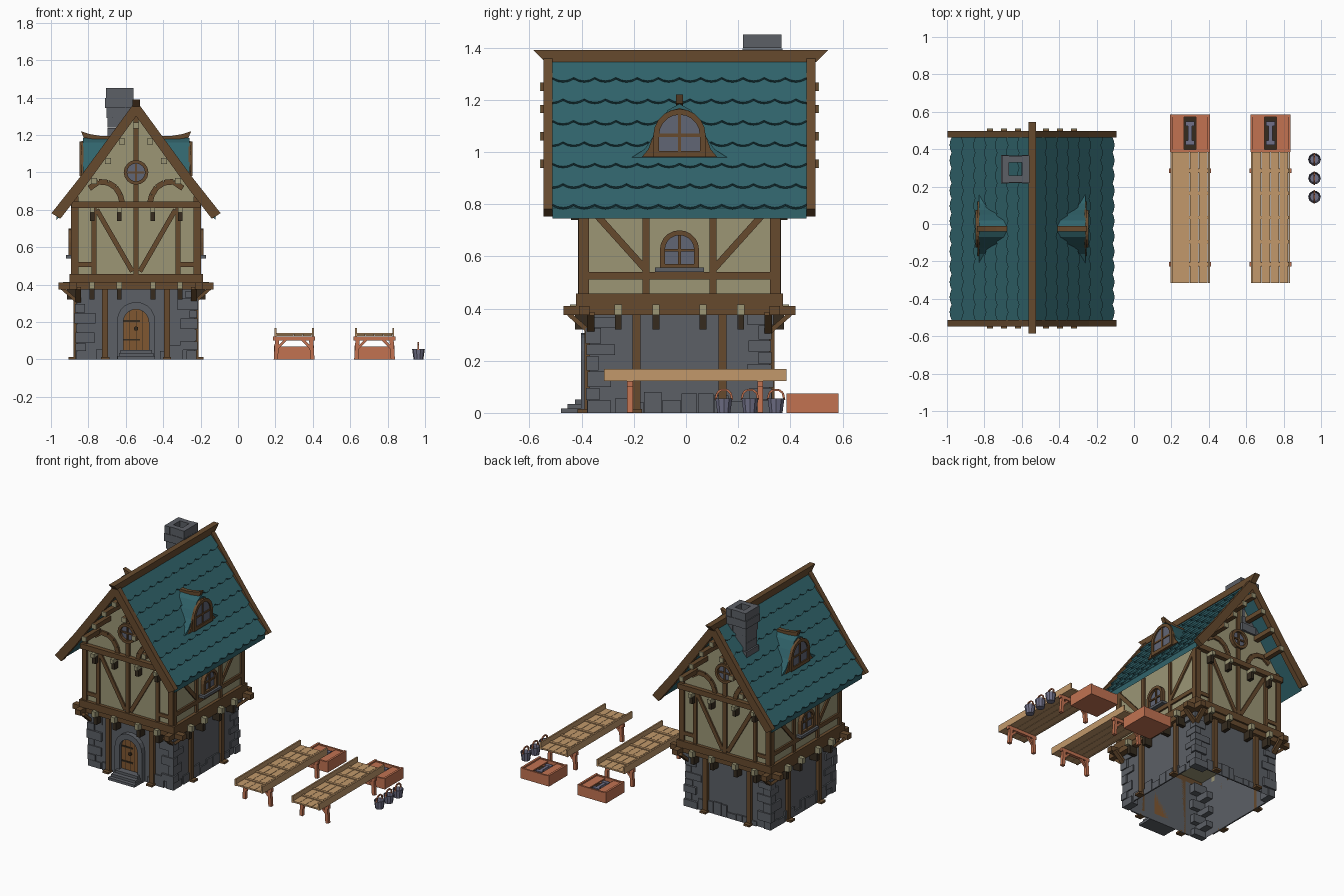
import bpy, bmesh, math, random
from mathutils import Vector

random.seed(4)
default_cube = bpy.data.objects.get("Cube")
if default_cube:
    bpy.data.objects.remove(default_cube)


def material(name, *srgb):
    linear = [((c + 0.055) / 1.055) ** 2.4 for c in srgb] + [1]
    mat = bpy.data.materials.new(name)
    mat.use_nodes = True
    mat.diffuse_color = linear
    mat.node_tree.nodes["Principled BSDF"].inputs["Base Color"].default_value = linear
    return mat


TEAL = material("teal_tiles", .19, .39, .42)
PLASTER = material("cream_plaster", .61, .59, .46)
STONE = material("grey_stone", .36, .375, .40)
TIMBER = material("brown_timber", .40, .29, .18)
DARK = material("dark_timber", .21, .17, .12)
DOOR = material("door_wood", .50, .34, .19)
GLASS = material("window_glass", .38, .40, .46)
PLANK = material("pale_planks", .76, .60, .42)
RED = material("red_wood", .76, .45, .32)
METAL = material("pail_metal", .44, .44, .53)

HOUSE = Vector((-.545, -.025, 0))
UP = Vector((0, 0, 1))
X, Y = Vector((1, 0, 0)), Vector((0, 1, 0))
# each wall: direction along it, direction outward
WALLS = {"front": (X, -Y), "back": (X, Y), "left": (Y, X), "right": (Y, -X)}
GABLES, FLANKS, BOTH = ("front", "back"), ("left", "right"), (-1, 1)


class Part:
    """One named object built from prisms, in one colour."""

    def __init__(self, name, mat, at=HOUSE):
        self.name, self.mat, self.at, self.bm = name, mat, at, bmesh.new()

    def prism(self, pts, off, caps=True):
        low = [self.bm.verts.new(Vector(p) + self.at) for p in pts]
        top = [self.bm.verts.new(v.co + Vector(off)) for v in low]
        for i in range(len(low)):
            self.bm.faces.new((low[i - 1], low[i], top[i], top[i - 1]))
        if caps:
            self.bm.faces.new(low)
            self.bm.faces.new(top)

    def box(self, x0, x1, y0, y1, z0, z1, caps=True):
        self.prism([(x0, y0, z0), (x1, y0, z0), (x1, y1, z0), (x0, y1, z0)], UP * (z1 - z0), caps)

    def beam(self, a, b, w):
        a, b = Vector(a), Vector(b)
        d = (b - a).normalized()
        s = d.cross(UP if abs(d.z) < .9 else X).normalized() * w / 2
        t = d.cross(s)
        self.prism([a + s + t, a - s + t, a - s - t, a + s - t], b - a)

    def plate(self, wall, pts, d0, d1):
        u, n = WALLS[wall]
        self.prism([u * p[0] + UP * p[1] + n * d0 for p in pts], n * (d1 - d0))

    def rect(self, wall, u0, u1, z0, z1, d0, d1):
        self.plate(wall, [(u0, z0), (u1, z0), (u1, z1), (u0, z1)], d0, d1)

    def strip(self, wall, p, q, w, d0, d1):
        p, q = Vector(p), Vector(q)
        s = (q - p).normalized().orthogonal() * w / 2
        self.plate(wall, [p + s, p - s, q - s, q + s], d0, d1)

    def frame(self, wall, outer, inner, d0, d1):
        for i in range(len(outer)):
            self.plate(wall, [outer[i - 1], outer[i], inner[i], inner[i - 1]], d0, d1)

    def done(self):
        bmesh.ops.recalc_face_normals(self.bm, faces=self.bm.faces)
        mesh = bpy.data.meshes.new(self.name)
        self.bm.to_mesh(mesh)
        self.bm.free()
        mesh.materials.append(self.mat)
        obj = bpy.data.objects.new(self.name, mesh)
        bpy.context.collection.objects.link(obj)


def arch(r, base, spring, n=10):
    curve = [(r * math.cos(math.pi * i / n), spring + r * math.sin(math.pi * i / n)) for i in range(n + 1)]
    return [(-r, base), (r, base)] + curve[:-1] + [curve[-1]]


def circle(r, z, n=16):
    return [(r * math.cos(math.tau * i / n), z + r * math.sin(math.tau * i / n)) for i in range(n)]


timber, dark = Part("timber_frame", TIMBER), Part("joist_brackets", DARK)
tips, stone = Part("joist_ends", PLASTER), Part("stone_blocks", STONE)
glass = Part("window_panes", GLASS)

# storeys
walls = Part("ground_floor_walls", STONE)
walls.box(-.315, .315, -.345, .345, 0, .41, caps=False)
walls.done()
upper = Part("upper_floor_walls", PLASTER)
upper.prism([(x, -.375, z) for x, z in ((-.335, .41), (.335, .41), (.335, .87), (0, 1.33), (-.335, .87))], Y * .75)
upper.done()

# corner stones
for sx in BOTH:
    for sy in BOTH:
        z, k = 0, sx * sy > 0
        while z < .36:
            h = min(random.uniform(.04, .065), .38 - z)
            lx, ly = (.1, .05) if k else (.05, .1)
            grow = random.uniform(.006, .016)
            ex, ey = sx * (.315 + grow), sy * (.345 + grow)
            lx, ly = lx * random.uniform(.8, 1.2), ly * random.uniform(.8, 1.2)
            stone.box(*sorted((ex, ex - sx * lx)), *sorted((ey, ey - sy * ly)), z, z + h - .003)
            z, k = z + h, not k

for wall in WALLS:
    gable = wall in GABLES
    low, high = (.345, .375) if gable else (.315, .335)      # wall distances
    wide, wide_up = (.315, .335) if gable else (.345, .375)  # wall half widths
    # foundation stones
    u = -wide + .1
    while u < wide - .12:
        w = random.uniform(.04, .075)
        if not (wall == "front" and abs(u + w / 2) < .15):
            stone.rect(wall, u, u + w - .003, 0, random.uniform(.03, .085), low, low + .009)
        u += w
    # ground posts, feet, ledge beams and corner braces
    for m in BOTH:
        timber.rect(wall, m * .165 - .016, m * .165 + .016, 0, .38, low, low + .02)
        timber.rect(wall, m * .165 - .022, m * .165 + .022, 0, .014, low, low + .045)
        timber.strip(wall, (m * (wide + .08), .38), (m * wide, .31), .018, low - .02, low + .01)
    reach = wide + .1
    timber.rect(wall, -reach, reach, .375, .41, low, low + .04)
    timber.rect(wall, -wide_up - .022, wide_up + .022, .41, .458, high - .02, high + .022)
    # joists
    for u in (-.235, -.09, .09, .235):
        dark.rect(wall, u - .013, u + .013, .32, .376, low, low + .055)
        tips.rect(wall, u - .014, u + .014, .376, .415, low, low + .075)
        if gable:
            dark.rect(wall, u - .012, u + .012, .74, .79, high, high + .04)
            tips.rect(wall, u - .012, u + .012, .785, .812, high, high + .055)
    # upper storey framing
    for m in BOTH:
        timber.rect(wall, *sorted((m * (wide_up - .028), m * (wide_up + .008))), .45, .87, high - .01, high + .012)
        post = .225 if gable else .128
        timber.rect(wall, m * post - .013, m * post + .013, .45, .82, high, high + .012)
        if gable:
            timber.strip(wall, (m * .21, .80), (m * .02, .47), .026, high, high + .01)
            timber.rect(wall, *sorted((m * .225, m * .33)), .495, .52, high, high + .01)
        else:
            timber.strip(wall, (m * .355, .80), (m * .13, .55), .026, high, high + .01)
    if gable:
        timber.rect(wall, -.345, .345, .81, .845, high, high + .03)
        for z0, z1 in ((.45, .81), (.845, .94), (1.06, 1.31)):
            timber.rect(wall, -.014, .014, z0, z1, high, high + .014)
        # curved gable braces
        path = [(.25, .915), (.2, .95), (.15, .945), (.11, .92), (.085, .88), (.075, .84)]
        for m in BOTH:
            for p, q in zip(path, path[1:]):
                timber.strip(wall, (m * p[0], p[1]), (m * q[0], q[1]), .03, high, high + .012)
        # round window
        timber.frame(wall, circle(.066, 1), circle(.048, 1), high, high + .025)
        glass.plate(wall, circle(.05, 1), high, high + .008)
        timber.rect(wall, -.005, .005, .955, 1.045, high, high + .016)
        timber.rect(wall, -.045, .045, .995, 1.005, high, high + .016)
        # purlin ends
        for x, z in ((0, 1.25), (.075, 1.165), (.15, 1.06), (.225, .955)):
            for m in BOTH if x else (1,):
                timber.rect(wall, m * x - .016, m * x + .016, z - .016, z + .016, high, .53)
                tips.rect(wall, m * x - .016, m * x + .016, z - .016, z + .016, .53, .535)
    else:
        timber.rect(wall, -wide_up, wide_up, .512, .54, high, high + .012)
        # arched side window and sill
        timber.frame(wall, arch(.075, .555, .625), arch(.056, .57, .625), high, high + .025)
        glass.plate(wall, arch(.058, .56, .625), high, high + .008)
        timber.rect(wall, -.005, .005, .56, .68, high, high + .016)
        timber.rect(wall, -.055, .055, .618, .628, high, high + .016)
        stone.rect(wall, -.094, .094, .54, .557, high, high + .04)

# door, stone arch and steps
door = Part("front_door", DOOR)
door.plate("front", arch(.07, .05, .2), .345, .354)
for u in (-.034, 0, .034):
    dark.rect("front", u - .0015, u + .0015, .05, .26, .354, .356)
for z in (.1, .2):
    dark.rect("front", -.066, .02, z, z + .01, .354, .358)
dark.plate("front", circle(.012, .165, 8), .354, .364)
door.done()
stone.frame("front", arch(.102, .0, .205), arch(.068, .05, .2), .345, .378)
for i, reach in enumerate((.455, .43, .40)):
    stone.box(-.1 + i * .008, .1 - i * .008, -reach, -.345, i * .017, i * .017 + .017)

# roof slab
SLOPE = [Vector((0, 1.36)), Vector((.30, .94)), Vector((.425, .785))]
outline = [(-p.x, p.y) for p in SLOPE[:0:-1]] + [tuple(p) for p in SLOPE]
roof = Part("roof_tiles", TEAL)
roof.prism([(x, -.487, z) for x, z in outline] + [(x, -.487, z - .04) for x, z in outline[::-1]], Y * .974)


def roof_point(side, s, y, lift):
    knee = (SLOPE[1] - SLOPE[0]).length
    a, b, t = (SLOPE[0], SLOPE[1], s) if s < knee else (SLOPE[1], SLOPE[2], s - knee)
    d = (b - a).normalized()
    p = a + d * t + Vector((-d.y, d.x)) * lift
    return Vector((side * p.x, y, p.y))


# scalloped tile courses
for side in BOTH:
    for row in range(7):
        s0, s1 = row * .101, row * .101 + .101
        edge = []
        for k in range(49):
            drop = (0, .012, .016, .012)[(k + 2 * row) % 4]
            edge.append(roof_point(side, s1 + drop, -.487 + k * .974 / 48, .014))
        head = [roof_point(side, s0, y, .001) for y in (.487, -.487)]
        normal = roof_point(side, s1, 0, 1) - roof_point(side, s1, 0, 0)
        roof.prism(edge + head, normal * -.012)

# barge boards and ridge beam
tail = [(.452, .782), (.405, .752)]
half = [(0, 1.385), (.305, .968), tail[0], tail[1], (.29, .90), (0, 1.30)]
for wall in GABLES:
    for m in BOTH:
        timber.plate(wall, [(m * x, z) for x, z in half], .487, .522)
timber.prism([(-.02, y, z) for y, z in ((-.56, 1.39), (.57, 1.39), (.525, 1.345), (-.515, 1.345))], X * .04)

# dormers
bell = [(.19, .975), (.135, 1.01), (.1, 1.06), (.075, 1.11), (.045, 1.16), (0, 1.185)]
trim = [(.145, .98), (.12, 1.01), (.098, 1.07), (.075, 1.12), (.04, 1.157), (0, 1.168)]
for wall in FLANKS:
    u, n = WALLS[wall]
    for part, shape, d0, d1 in ((roof, bell, .09, .285), (timber, trim, .28, .292)):
        part.plate(wall, shape + [(-y, z) for y, z in shape[-2::-1]], d0, d1)
    glass.plate(wall, arch(.08, 1.003, 1.065), .29, .295)
    timber.frame(wall, arch(.1, .98, 1.065), arch(.078, 1.003, 1.065), .288, .303)
    timber.rect(wall, -.006, .006, 1, 1.145, .29, .3)
    timber.rect(wall, -.08, .08, 1.058, 1.07, .29, .3)
    ridge = [(.1, 1.175), (.2, 1.175), (.28, 1.185), (.295, 1.22), (.25, 1.205), (.19, 1.195), (.1, 1.195)]
    timber.prism([n * d + UP * z - u * .014 for d, z in ridge], u * .028)

# chimney of hollow courses
chimney = Part("chimney", STONE)
for i, r in enumerate((.074, .066, .058, .06, .066, .076, .074)):
    z0, cx, cy, hole = 1.08 + i * .053, -.1 + i * .002, .318, .035
    z1 = z0 + .052
    for m in BOTH:
        chimney.box(*sorted((cx + m * hole, cx + m * r)), cy - r, cy + r, z0, z1)
        chimney.box(cx - hole, cx + hole, *sorted((cy + m * hole, cy + m * (r - .003))), z0, z1)
chimney.done()
for part in (timber, dark, tips, stone, glass, roof):
    part.done()

# plank tables, each with a crate behind
for label, cx in (("inner", .3), ("outer", .73)):
    at = Vector((cx, .035, 0))
    deck, legs = Part(label + "_table_planks", PLANK, at), Part(label + "_table_legs", RED, at)
    for i in range(4):
        x = -.096 + i * .048
        deck.box(x, x + .046, -.35, .35, .125, .135)
    for y in (-.25, -.13, 0, .13, .25):
        deck.box(-.096, .096, y - .009, y + .009, .133, .141)
    for m in BOTH:
        deck.box(m * .1 - .005, m * .1 + .005, -.35, .35, .122, .168)
    for y in (-.25, .25):
        legs.box(-.112, .112, y - .011, y + .011, .1, .122)
        for m in BOTH:
            legs.beam((m * .098, y, 0), (m * .09, y, .12), .022)
            legs.beam((m * .09, y, .06), (m * .045, y, .105), .014)
    crate = Part(label + "_crate", RED, Vector((cx, .485, 0)))
    crate.box(-.1, .1, -.095, .095, 0, .012)
    for m in BOTH:
        crate.box(m * .1 - .007, m * .1 + .007, -.1, .1, 0, .074)
        crate.box(-.1, .1, m * .094 - .006, m * .094 + .006, 0, .07)
        crate.box(m * .064 - .032, m * .064 + .032, -.09, .09, .056, .064)
    inside = Part(label + "_crate_lining", DARK, crate.at)
    inside.box(-.092, .092, -.088, .088, .012, .018)
    tool = Part(label + "_crate_vice", METAL, crate.at)
    tool.box(-.01, .01, -.05, .05, .018, .06)
    for m in BOTH:
        tool.box(-.024, .024, m * .05 - .012, m * .05 + .012, .018, .062)
    for part in (deck, legs, crate, inside, tool):
        part.done()

# pails
for i in range(3):
    at = Vector((.965, .145 + i * .1, 0))
    pail, handle = Part("pail", METAL, at), Part("pail_handle", RED, at)
    rings = [[(r * x, r * y, z) for x, y in circle(1, 0, 10)] for r, z in ((.026, 0), (.034, .056), (.03, .056), (.024, .01))]
    loops = [[pail.bm.verts.new(Vector(p) + at) for p in ring] for ring in rings]
    for a, b in zip(loops, loops[1:]):
        for k in range(10):
            pail.bm.faces.new((a[k - 1], a[k], b[k], b[k - 1]))
    pail.bm.faces.new(loops[0])
    pail.bm.faces.new(loops[-1])
    bow = [(0, y, z) for y, z in ((-.032, .05), (-.026, .076), (-.012, .088), (.012, .088), (.026, .076), (.032, .05))]
    for a, b in zip(bow, bow[1:]):
        handle.beam(a, b, .008)
    pail.done()
    handle.done()
